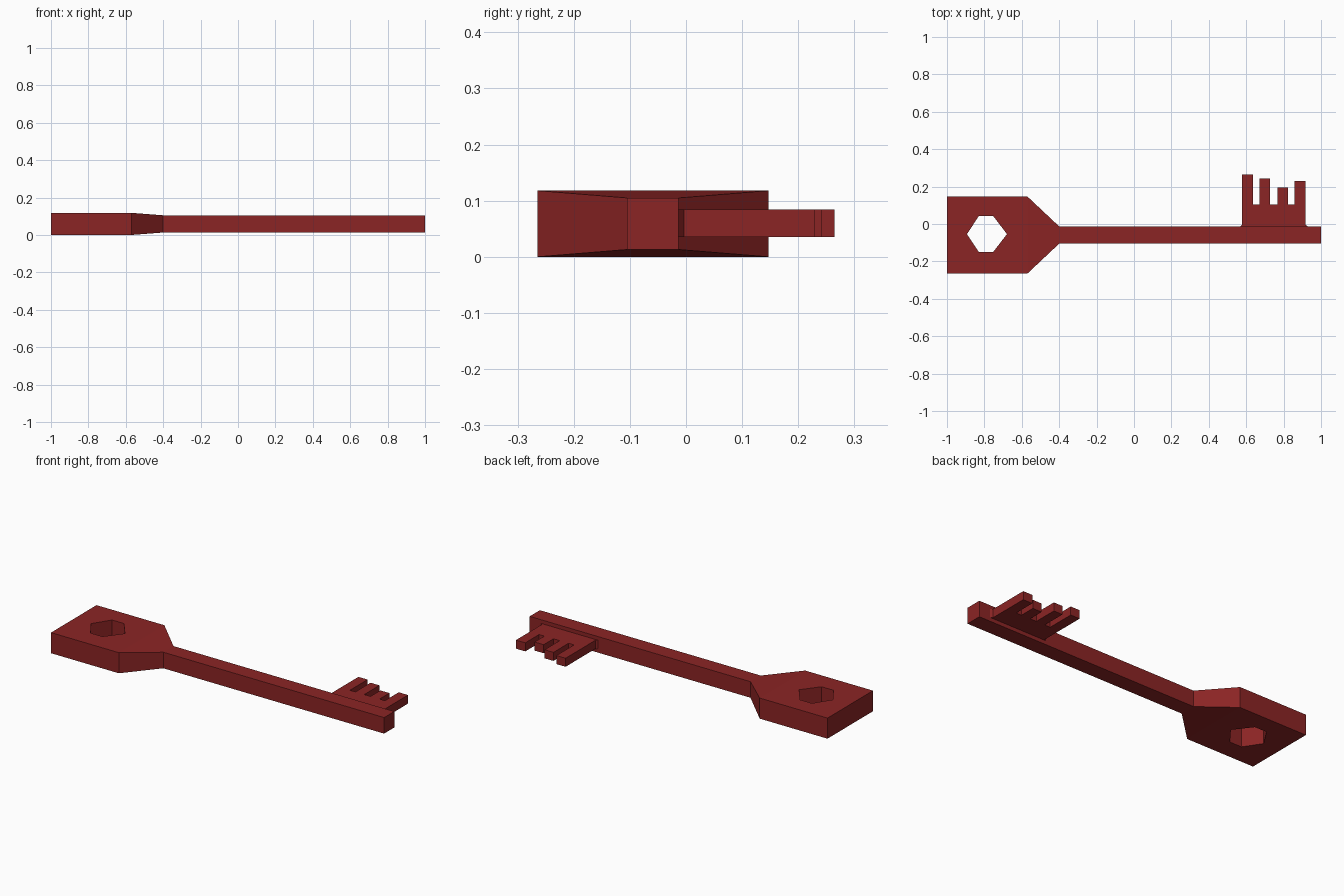
import bpy, bmesh

if "Cube" in bpy.data.objects:
    bpy.data.objects.remove(bpy.data.objects["Cube"])

red = bpy.data.materials.new("dark_red")
red.diffuse_color = (0.26, 0.018, 0.018, 1)
red.use_nodes = True
red.node_tree.nodes["Principled BSDF"].inputs["Base Color"].default_value = red.diffuse_color


def finish(name, bm):
    bmesh.ops.recalc_face_normals(bm, faces=bm.faces)
    me = bpy.data.meshes.new(name)
    bm.to_mesh(me)
    bm.free()
    me.materials.append(red)
    ob = bpy.data.objects.new(name, me)
    bpy.context.collection.objects.link(ob)
    return ob


def prism(name, outline, z0, z1):
    bm = bmesh.new()
    face = bm.faces.new([bm.verts.new((x, y, z0)) for x, y in outline])
    new = bmesh.ops.extrude_face_region(bm, geom=[face])["geom"]
    verts = [v for v in new if isinstance(v, bmesh.types.BMVert)]
    bmesh.ops.translate(bm, verts=verts, vec=(0, 0, z1 - z0))
    return finish(name, bm)


def loft(name, sections, cy, cz):
    """Rectangular sections (x, half width, half height) joined along x."""
    bm = bmesh.new()
    rings = [[bm.verts.new((x, cy + sy * w, cz + sz * h))
              for sy, sz in ((-1, -1), (1, -1), (1, 1), (-1, 1))]
             for x, w, h in sections]
    for a, b in zip(rings, rings[1:]):
        for i in range(4):
            j = (i + 1) % 4
            bm.faces.new((a[i], a[j], b[j], b[i]))
    bm.faces.new(rings[0])
    bm.faces.new(rings[-1])
    return finish(name, bm)


# Handle plate tapering into the square shaft
CY, CZ = -0.059, 0.059
body = loft("handle_and_shaft", [(-1, 0.206, 0.059), (-0.57, 0.206, 0.059),
                                 (-0.4, 0.046, 0.046), (1, 0.046, 0.046)], CY, CZ)

# Six-sided hole through the handle
hexagon = [(-0.893, -0.054), (-0.829, 0.044), (-0.754, 0.044),
           (-0.679, -0.054), (-0.754, -0.151), (-0.829, -0.151)]
cutter = prism("hole_cutter", hexagon, -0.1, 0.25)
cutter.hide_render = True
mod = body.modifiers.new("hole", "BOOLEAN")
mod.operation = "DIFFERENCE"
mod.solver = "EXACT"
mod.object = cutter
bpy.context.view_layer.objects.active = body
bpy.ops.object.modifier_apply(modifier=mod.name)
bpy.data.objects.remove(cutter)

# Thin bit with four teeth of different lengths
teeth = [(0.578, 0.636, 0.265), (0.671, 0.727, 0.242),
         (0.767, 0.824, 0.194), (0.858, 0.917, 0.23)]
outline = [(0.568, -0.03), (0.568, -0.013), (0.578, -0.004)]
for i, (x0, x1, top) in enumerate(teeth):
    if i:
        outline.append((x0, 0.105))
    outline += [(x0, top), (x1, top)]
    if i < len(teeth) - 1:
        outline.append((x1, 0.105))
outline += [(0.917, -0.004), (0.93, -0.013), (0.93, -0.03)]
prism("key_bit", outline, 0.035, 0.084)
